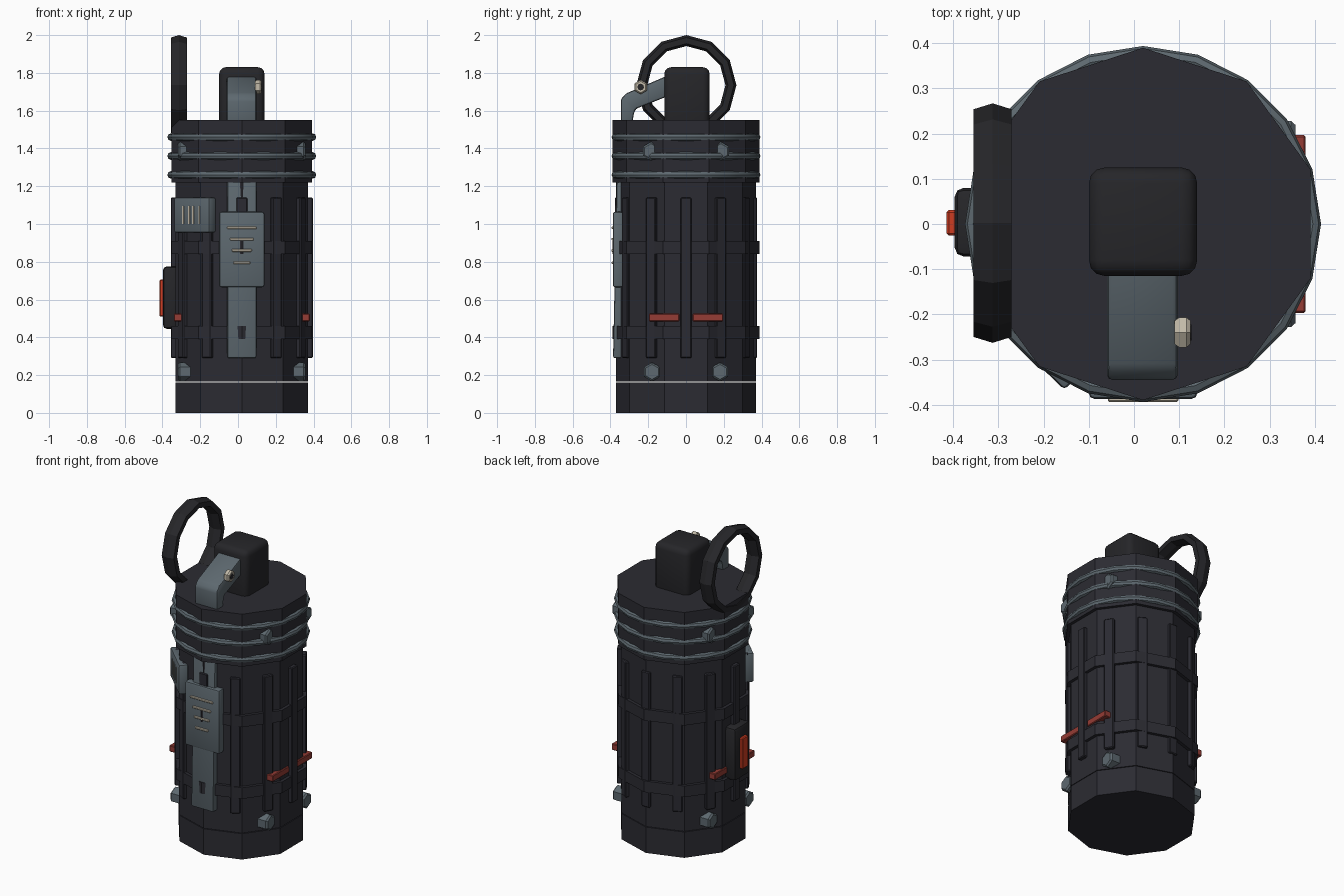
import bpy, bmesh, math
from mathutils import Matrix, Vector

old = bpy.data.objects.get("Cube")
if old:
    bpy.data.objects.remove(old, do_unlink=True)

CX = 0.02  # body axis


def material(name, rgb):
    m = bpy.data.materials.new(name)
    m.use_nodes = True
    m.diffuse_color = (*rgb, 1)
    m.node_tree.nodes["Principled BSDF"].inputs["Base Color"].default_value = (*rgb, 1)
    return m


DARK = material("dark_blue_grey", (0.024, 0.024, 0.032))
BLACK = material("near_black", (0.019, 0.019, 0.022))
STEEL = material("steel_grey", (0.11, 0.14, 0.16))
RED = material("dull_red", (0.30, 0.045, 0.035))
ORANGE = material("bright_red", (0.62, 0.045, 0.015))
CREAM = material("cream", (0.55, 0.50, 0.40))


def finish(bm, name, mat, matrix=None, bevel=0, segments=2, smooth=True):
    if bevel:
        bmesh.ops.bevel(bm, geom=bm.edges[:], offset=bevel, segments=segments,
                        profile=0.5, affect='EDGES')
    bmesh.ops.recalc_face_normals(bm, faces=bm.faces[:])
    if matrix:
        bm.transform(matrix)
    me = bpy.data.meshes.new(name)
    bm.to_mesh(me)
    bm.free()
    me.materials.append(mat)
    ob = bpy.data.objects.new(name, me)
    bpy.context.collection.objects.link(ob)
    if smooth:
        bpy.ops.object.select_all(action='DESELECT')
        ob.select_set(True)
        bpy.context.view_layer.objects.active = ob
        bpy.ops.object.shade_smooth_by_angle(angle=math.radians(35))
    return ob


def box(name, lo, hi, mat, bevel=0, segments=2, matrix=None):
    bm = bmesh.new()
    bmesh.ops.create_cube(bm, size=1)
    lo, hi = Vector(lo), Vector(hi)
    for v in bm.verts:
        v.co = (lo + hi) / 2 + Vector(a * b for a, b in zip(v.co, hi - lo))
    return finish(bm, name, mat, matrix, bevel, segments)


def spin(name, profile, sides, mat, matrix, start=0.0, closed=True, smooth=False):
    """Revolve (radius, height) points about z; an open profile gets end caps."""
    bm = bmesh.new()
    rings = [[bm.verts.new((r * math.cos(start + math.tau * i / sides),
                            r * math.sin(start + math.tau * i / sides), h))
              for i in range(sides)] for r, h in profile]
    pairs = list(zip(rings, rings[1:]))
    if closed:
        pairs.append((rings[-1], rings[0]))
    else:
        bm.faces.new(rings[0])
        bm.faces.new(rings[-1])
    for a, b in pairs:
        for i in range(sides):
            j = (i + 1) % sides
            bm.faces.new((a[i], a[j], b[j], b[i]))
    return finish(bm, name, mat, matrix, smooth=smooth)


AXIS = Matrix.Translation((CX, 0, 0))
QUARTER = math.pi / 2


def drum(name, radius, z0, z1, mat=DARK):
    return spin(name, [(radius, z0), (radius, z1)], 10, mat, AXIS, QUARTER, closed=False)


# Ten-sided body, base and cap
drum("base", 0.37, 0.0, 0.162)
drum("body", 0.37, 0.166, 1.25)
drum("cap", 0.39, 1.22, 1.55)
for label, z in (("lower", 0.39), ("upper", 0.84)):
    drum(label + "_band", 0.39, z, z + 0.07)

# Rounded steel hoops around the cap
for n, z in enumerate((1.26, 1.36, 1.46)):
    section = [(0.376 + 0.018 * math.cos(a * math.tau / 8),
                z + 0.02 * math.sin(a * math.tau / 8)) for a in range(8)]
    spin(f"hoop_{n + 1}", section, 20, STEEL, AXIS, smooth=True)

# Vertical ribs
for n in range(12):
    turn = AXIS @ Matrix.Rotation(n * math.tau / 12, 4, 'Z')
    box(f"rib_{n + 1}", (0.33, -0.029, 0.29), (0.376, 0.029, 1.14), DARK, 0.005, 1, turn)

# Block on top of the cap
box("top_block", (-0.10, -0.115, 1.50), (0.14, 0.125, 1.83), BLACK, 0.035, 3)

# Bent lever, a side outline given thickness
bm = bmesh.new()
outline = [(-0.345, 1.53), (-0.345, 1.66), (-0.32, 1.69), (-0.10, 1.785),
           (-0.10, 1.675), (-0.265, 1.61), (-0.275, 1.59), (-0.285, 1.53)]
face = bm.faces.new([bm.verts.new((-0.06, y, z)) for y, z in outline])
wall = bmesh.ops.extrude_face_region(bm, geom=[face])
bmesh.ops.translate(bm, vec=(0.157, 0, 0),
                    verts=[e for e in wall["geom"] if isinstance(e, bmesh.types.BMVert)])
finish(bm, "lever", STEEL, bevel=0.012)

# Nut on the lever
TURN_X = Matrix.Rotation(QUARTER, 4, 'Y')
nut_at = Matrix.Translation((0.09, -0.24, 1.725)) @ TURN_X
spin("nut", [(0.030, 0), (0.038, 0.01), (0.038, 0.026), (0.030, 0.035)], 6,
     CREAM, nut_at, closed=False)
spin("nut_hole", [(0.018, 0.03), (0.018, 0.037)], 8, BLACK, nut_at, closed=False)

# Pull ring standing on the right edge of the cap
spin("pull_ring", [(0.265, 0), (0.252, 0.042), (0.22, 0.042), (0.207, 0),
                   (0.22, -0.042), (0.252, -0.042)], 12, BLACK,
     Matrix.Translation((-0.313, 0.002, 1.735)) @ TURN_X)

# Front strap, leaning slightly in towards the top
lean = Matrix.Translation((CX, -0.3835, 0.42)) @ Matrix.Rotation(-0.021, 4, 'X')
box("front_strap", (-0.077, 0, -0.13), (0.077, 0.05, 0.93), STEEL, 0.01, 2, lean)

# Front plate with four slats
box("front_plate", (-0.10, -0.387, 0.665), (0.14, -0.335, 1.065), STEEL, 0.012, 2)
for n, (half, z) in enumerate(((0.078, 0.98), (0.063, 0.92), (0.053, 0.86), (0.045, 0.795))):
    box(f"slat_{n + 1}", (CX - half, -0.394, z - 0.007), (CX + half, -0.384, z + 0.007),
        CREAM, 0.003, 1)

# Angled display panel with plain upright marks
panel = AXIS @ Matrix.Rotation(math.radians(226), 4, 'Z')
box("display_panel", (0.33, -0.13, 0.955), (0.385, 0.13, 1.14), STEEL, 0.01, 2, panel)
for n, y in enumerate((-0.06, -0.015, 0.015, 0.06)):
    box(f"display_mark_{n + 1}", (0.383, y - 0.005, 1.0), (0.388, y + 0.005, 1.095),
        CREAM, 0, 1, panel)

# Side button in its housing
box("button_housing", (-0.397, -0.072, 0.445), (-0.30, 0.08, 0.775), BLACK, 0.02, 2)
box("button", (-0.415, -0.026, 0.51), (-0.38, 0.031, 0.705), ORANGE, 0.005, 1)

# Red bars and bolts on both sides
for side, sx in (("left", 1), ("right", -1)):
    for end, sy in (("front", -1), ("back", 1)):
        flip = AXIS @ Matrix.Diagonal((sx, sy, 1, 1))
        tag = f"{side}_{end}"
        bar = box(tag + "_bar", (0.30, 0.035, 0.485), (0.36, 0.197, 0.525), RED, 0.004, 1, flip)
        parts = [bar]
        for level, z, y in (("lower", 0.217, 0.18), ("upper", 1.385, 0.185)):
            place = flip @ Matrix.Translation((0.25, y, z)) @ TURN_X
            parts.append(spin(f"{tag}_{level}_bolt",
                              [(0.05, 0), (0.05, 0.078), (0.04, 0.087)],
                              6, STEEL, place, closed=False))
        if sx * sy < 0:  # mirrored parts need their faces turned outward
            for ob in parts:
                ob.data.flip_normals()
                bm = bmesh.new()
                bm.from_mesh(ob.data)
                bmesh.ops.recalc_face_normals(bm, faces=bm.faces[:])
                bm.to_mesh(ob.data)
                bm.free()
